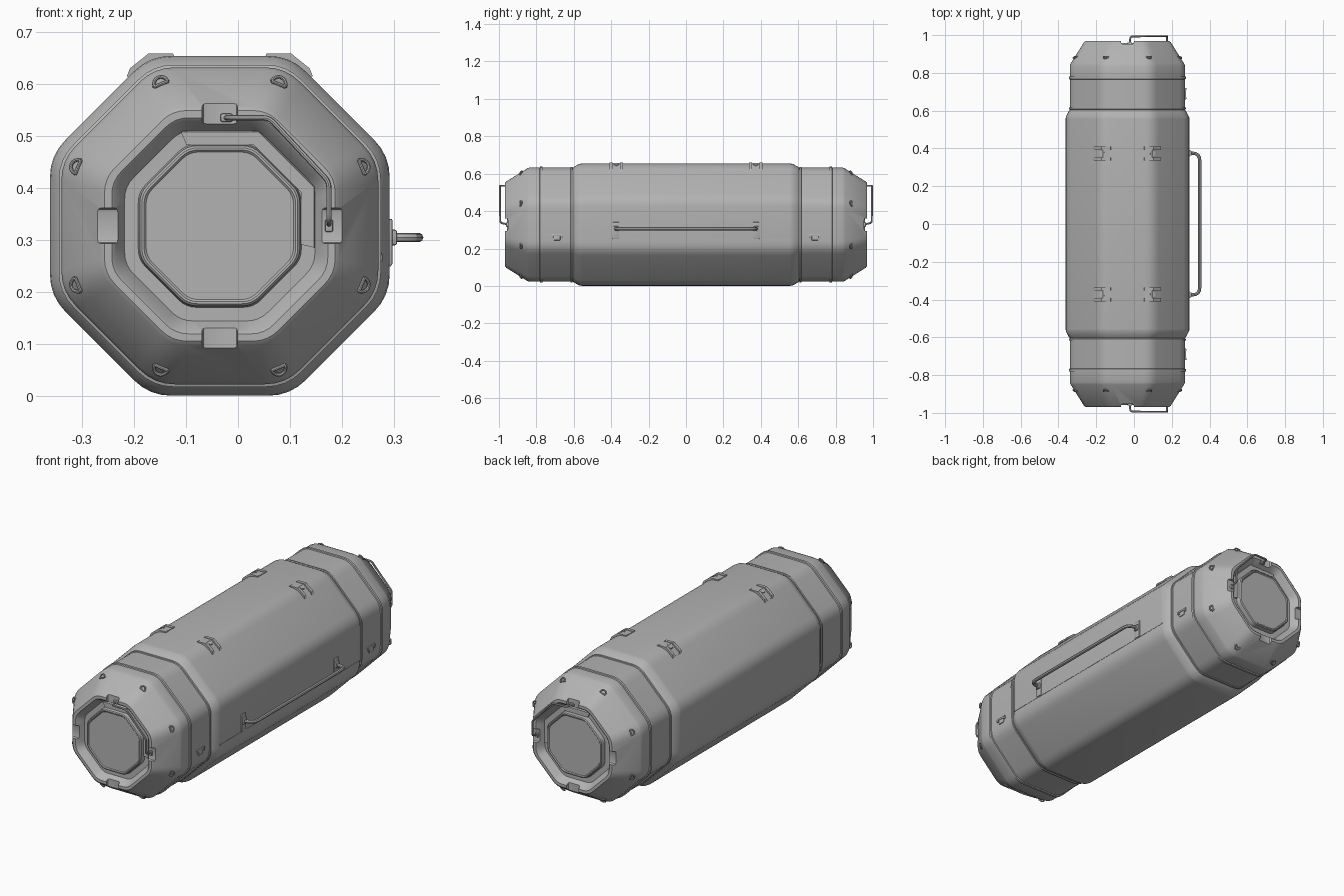
import bpy, bmesh, math
from mathutils import Matrix, Vector

if "Cube" in bpy.data.objects:
    bpy.data.objects.remove(bpy.data.objects["Cube"], do_unlink=True)

CX, CZ = -0.035, 0.3275   # long axis of the container
TAN = math.tan(math.pi / 8)

grey = bpy.data.materials.new("plain grey")
grey.use_nodes = True
COLOUR = (0.45, 0.45, 0.45, 1)
grey.diffuse_color = COLOUR
grey.node_tree.nodes["Principled BSDF"].inputs["Base Color"].default_value = COLOUR


def activate(ob):
    bpy.ops.object.select_all(action="DESELECT")
    ob.select_set(True)
    bpy.context.view_layer.objects.active = ob


def finish(ob, mirror=True):
    """Shade by angle and repeat the part at the other end."""
    activate(ob)
    bpy.ops.object.shade_smooth_by_angle(angle=math.radians(25))
    if mirror:
        ob.modifiers.new("ends", "MIRROR").use_axis = (False, True, False)


def make(name, bm):
    bmesh.ops.recalc_face_normals(bm, faces=bm.faces)
    me = bpy.data.meshes.new(name)
    bm.to_mesh(me)
    bm.free()
    me.materials.append(grey)
    ob = bpy.data.objects.new(name, me)
    bpy.context.collection.objects.link(ob)
    return ob


def ring(a, y):
    """Octagon of apothem a with rounded corners."""
    pts = []
    reach, cut = a * TAN, 0.13 * a
    for k in range(8):
        t = k * math.pi / 4
        out = Vector((math.cos(t), math.sin(t)))
        side = Vector((-out.y, out.x))
        t2 = t + math.pi / 4
        out2 = Vector((math.cos(t2), math.sin(t2)))
        side2 = Vector((-out2.y, out2.x))
        corner = out * a + side * reach
        p, q = corner - side * cut, corner + side2 * cut
        for i in range(5):
            u = i / 4
            v = p * (1 - u) ** 2 + corner * 2 * u * (1 - u) + q * u * u
            pts.append(Vector((CX + v.x, y, CZ + v.y)))
    return pts


def loft(name, profile):
    bm = bmesh.new()
    rings = [[bm.verts.new(p) for p in ring(a, y)] for y, a in profile]
    for r, s in zip(rings, rings[1:]):
        for i in range(len(r)):
            j = (i + 1) % len(r)
            bm.faces.new((r[i], r[j], s[j], s[i]))
    bm.faces.new(rings[0])
    bm.faces.new(rings[-1])
    return make(name, bm)


def box(bm, size, loc, bevel=0.0):
    mat = Matrix.Translation(loc) @ Matrix.Diagonal((*size, 1))
    verts = bmesh.ops.create_cube(bm, size=1, matrix=mat)["verts"]
    if bevel:
        edges = list({e for v in verts for e in v.link_edges})
        bmesh.ops.bevel(bm, geom=edges, offset=bevel, segments=2, profile=0.5, affect="EDGES")


def prism(bm, pts, y, width):
    """Extrude an x-z outline along y."""
    face = bm.faces.new([bm.verts.new((x, y - width / 2, z)) for x, z in pts])
    new = bmesh.ops.extrude_face_region(bm, geom=[face])["geom"]
    bmesh.ops.translate(bm, vec=(0, width, 0), verts=[v for v in new if isinstance(v, bmesh.types.BMVert)])


def rounded(pts, r):
    """Path with each inner corner eased."""
    pts = [Vector(p) for p in pts]
    path = [pts[0]]
    for a, b, c in zip(pts, pts[1:], pts[2:]):
        p, q = b + (a - b).normalized() * r, b + (c - b).normalized() * r
        path += [p * (1 - u) ** 2 + b * 2 * u * (1 - u) + q * u * u for u in (0, 0.25, 0.5, 0.75, 1)]
    return path + [pts[-1]]


def tube(name, paths, r):
    cu = bpy.data.curves.new(name, "CURVE")
    cu.dimensions = "3D"
    cu.bevel_depth, cu.bevel_resolution, cu.use_fill_caps = r, 2, True
    for path in paths:
        sp = cu.splines.new("POLY")
        sp.points.add(len(path) - 1)
        for p, v in zip(sp.points, path):
            p.co = (*v, 1)
    cu.materials.append(grey)
    ob = bpy.data.objects.new(name, cu)
    bpy.context.collection.objects.link(ob)
    activate(ob)
    bpy.ops.object.convert(target="MESH")
    return bpy.context.object


# Central shell
half = [(-0.605, 0.304), (-0.598, 0.31), (-0.57, 0.325), (-0.555, 0.327)]
finish(loft("body_shell", half + [(-y, a) for y, a in reversed(half)]), mirror=False)

# End cap: collar, two ribs, cone, rim, recess and central plug
cap = loft("end_cap", [
    (-0.57, 0.3), (-0.606, 0.305), (-0.608, 0.309), (-0.616, 0.309), (-0.618, 0.305),
    (-0.766, 0.305), (-0.768, 0.31), (-0.78, 0.31), (-0.782, 0.305), (-0.838, 0.305),
    (-0.85, 0.3), (-0.962, 0.23), (-0.968, 0.222), (-0.968, 0.208), (-0.963, 0.202),
    (-0.93, 0.183), (-0.93, 0.157), (-0.953, 0.154), (-0.957, 0.15), (-0.957, 0.146),
    (-0.953, 0.142)])
bm = bmesh.new()
for k in range(4):
    t = k * math.pi / 2
    box(bm, (0.068, 0.06, 0.068), (CX + 0.221 * math.cos(t), -0.983, CZ + 0.221 * math.sin(t)), 0.008)
cutter = make("notch_cutter", bm)
cutter.hide_render = True
cut = cap.modifiers.new("notches", "BOOLEAN")
cut.object, cut.solver = cutter, "EXACT"
activate(cap)
bpy.ops.object.modifier_apply(modifier=cut.name)
bpy.data.objects.remove(cutter, do_unlink=True)
finish(cap)

# Partial raised band under the end handle
bm = bmesh.new()
sections = []
for deg in (-13, 22.5, 67.5, 112.5):
    t = math.radians(deg)
    k = 1 / math.cos(t - round(t / (math.pi / 4) - 1e-6) * math.pi / 4)
    sections.append([bm.verts.new((CX + r * k * math.cos(t), y, CZ + r * k * math.sin(t)))
                     for r, y in ((0.156, -0.925), (0.156, -0.938), (0.181, -0.938), (0.185, -0.925))])
for s, n in zip(sections, sections[1:]):
    for i in range(4):
        j = (i + 1) % 4
        bm.faces.new((s[i], s[j], n[j], n[i]))
bm.faces.new(sections[0])
bm.faces.new(sections[-1])
finish(make("recess_band", bm))

# Folding wire handle on each end
near, far = CZ + 0.208, CX + 0.21
finish(tube("end_handle", [rounded([
    (-0.025, -0.945, near), (-0.018, -0.993, near), (0.06, -0.994, near),
    (far, -0.994, CZ + 0.085), (far, -0.993, CZ + 0.01), (far, -0.945, CZ)], 0.012)], 0.005))
bm = bmesh.new()
box(bm, (0.024, 0.02, 0.016), (-0.022, -0.952, near), 0.004)
box(bm, (0.016, 0.02, 0.024), (far, -0.952, CZ), 0.004)
finish(make("end_handle_mounts", bm))

# Eyelets on the corners of each cone
loops, bm = [], bmesh.new()
for k in range(8):
    t = math.radians(22.5 + 45 * k)
    radial, along = Vector((math.cos(t), 0, math.sin(t))), Vector((0, -1, 0))
    tangent = Vector((-math.sin(t), 0, math.cos(t)))
    normal, slope = radial * 0.82 + along * 0.57, along * 0.82 - radial * 0.57
    centre = Vector((CX, -0.885, CZ)) + radial * 0.293
    arc = [math.pi * i / 8 for i in range(9)]
    loops.append([centre + tangent * 0.014 * math.cos(u) - slope * 0.016 * math.sin(u)
                  + normal * (0.003 + 0.006 * math.sin(u)) for u in arc])
    loops.append([centre - tangent * 0.015 + normal * 0.003, centre + tangent * 0.015 + normal * 0.003])
finish(tube("cone_eyelets", loops, 0.0035))

# Lifting lugs wrapped over the two upper corners
bm = bmesh.new()
thin = [(0.088, 0.32), (0.09, 0.3295), (0.13, 0.3295), (0.176, 0.29), (0.166, 0.28)]
thick = [(0.085, 0.32), (0.09, 0.332), (0.137, 0.332), (0.173, 0.303), (0.179, 0.288), (0.166, 0.28)]
for side in (-1, 1):
    def place(pts):
        return [(CX + side * x, CZ + z) for x, z in pts]
    prism(bm, place(thin), -0.373, 0.05)
    for off in (-0.028, 0.028):
        prism(bm, place(thick), -0.373 + off, 0.016)
    t = math.radians(90 - side * 22.5)
    mat = (Matrix.Translation((CX + 0.342 * math.cos(t), -0.373, CZ + 0.342 * math.sin(t)))
           @ Matrix.Rotation(math.pi / 2 - t, 4, "Y"))
    bmesh.ops.create_cone(bm, cap_ends=True, segments=12, radius1=0.02, radius2=0.015, depth=0.02, matrix=mat)
finish(make("lifting_lugs", bm))

# Carrying handle on the left side, with its brackets
side_x = CX + 0.327
finish(tube("side_handle", [rounded([
    (side_x - 0.005, -0.375, 0.305), (0.348, -0.375, 0.305),
    (0.348, 0.375, 0.305), (side_x - 0.005, 0.375, 0.305)], 0.04)], 0.009), mirror=False)
bm = bmesh.new()
box(bm, (0.01, 0.036, 0.09), (side_x, -0.375, 0.296), 0.003)
box(bm, (0.02, 0.026, 0.03), (side_x + 0.004, -0.375, 0.305), 0.004)
finish(make("side_handle_brackets", bm))

# Lid seam along the left side, and latches on the collars
bm = bmesh.new()
box(bm, (0.003, 1.13, 0.004), (side_x, 0, 0.25))
finish(make("lid_seam", bm), mirror=False)
bm = bmesh.new()
face_x = CX + 0.305
box(bm, (0.012, 0.06, 0.01), (face_x, -0.69, 0.272), 0.002)
box(bm, (0.008, 0.036, 0.024), (face_x, -0.69, 0.256), 0.002)
for off in (-0.024, 0.024):
    box(bm, (0.016, 0.01, 0.014), (face_x, -0.69 + off, 0.266), 0.002)
finish(make("collar_latches", bm))
